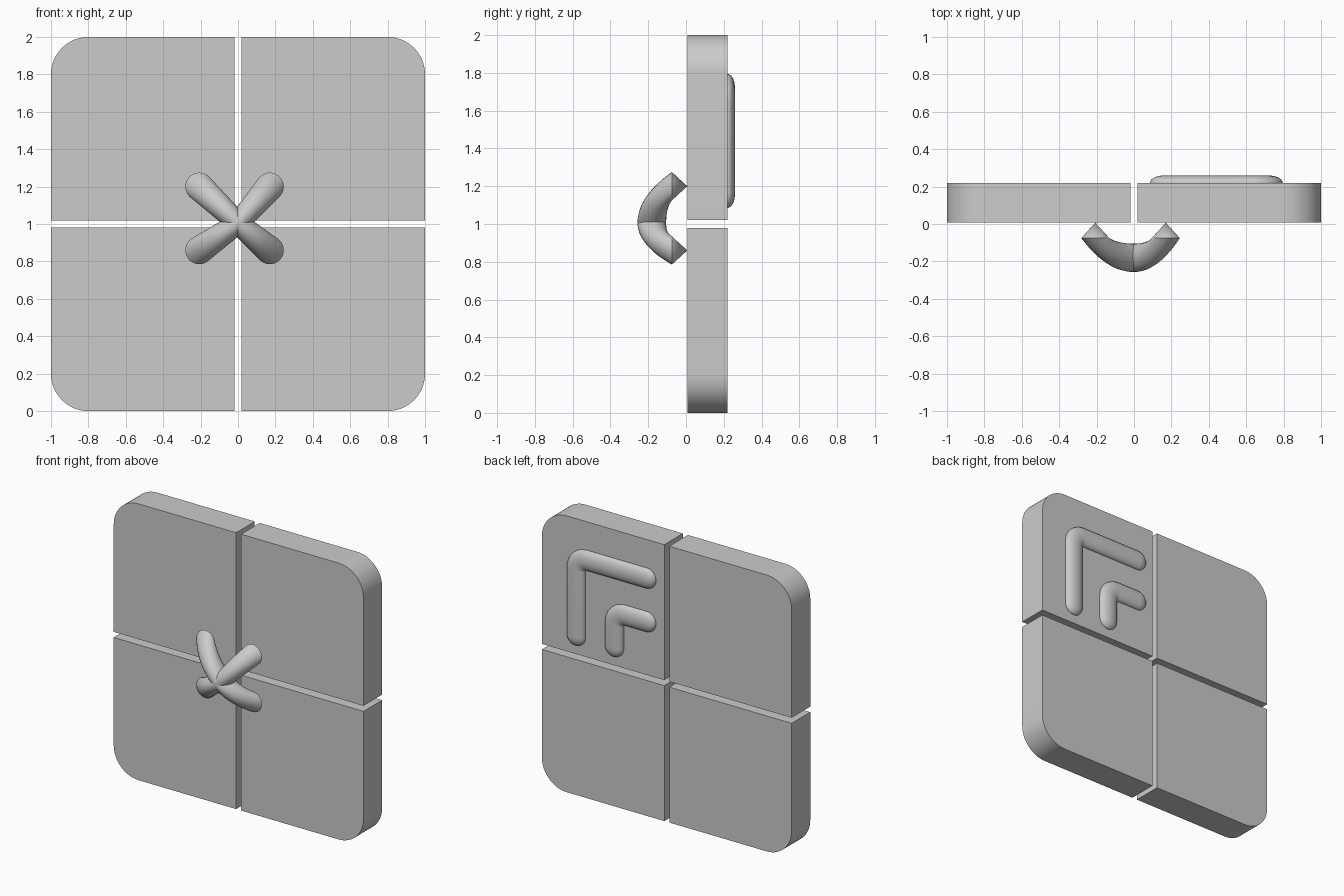
import bpy, bmesh
from math import cos, sin, pi, radians, sqrt
from mathutils import Vector

if "Cube" in bpy.data.objects:
    bpy.data.objects.remove(bpy.data.objects["Cube"], do_unlink=True)

grey = bpy.data.materials.new("light_grey")
grey.use_nodes = True
colour = (0.6, 0.6, 0.6, 1)
grey.diffuse_color = colour
grey.node_tree.nodes["Principled BSDF"].inputs["Base Color"].default_value = colour

FRONT, BACK, MID = 0.007, 0.22, 1.0
SEGS = 24


def finish(name, bm):
    bmesh.ops.recalc_face_normals(bm, faces=bm.faces)
    mesh = bpy.data.meshes.new(name)
    bm.to_mesh(mesh)
    bm.free()
    mesh.materials.append(grey)
    ob = bpy.data.objects.new(name, mesh)
    bpy.context.collection.objects.link(ob)
    bpy.ops.object.select_all(action="DESELECT")
    ob.select_set(True)
    bpy.context.view_layer.objects.active = ob
    bpy.ops.object.shade_smooth_by_angle(angle=radians(35))
    return ob


def loft(bm, rings):
    """Skin a list of rings; a single-point ring closes to a tip."""
    loops = [[bm.verts.new(p) for p in ring] for ring in rings]
    for a, b in zip(loops, loops[1:]):
        for i in range(SEGS):
            j = (i + 1) % SEGS
            if len(a) == 1:
                bm.faces.new((a[0], b[i], b[j]))
            elif len(b) == 1:
                bm.faces.new((a[j], a[i], b[0]))
            else:
                bm.faces.new((a[i], a[j], b[j], b[i]))


def bezier(a, b, c, t):
    return a * (1 - t) ** 2 + b * (2 * t * (1 - t)) + c * t * t


# Four slab panels, each with one rounded outer corner
def panel(name, sx, sz, gap=0.02, r=0.2):
    outline = [(gap, gap), (1, gap)]
    for i in range(17):
        a = pi / 2 * i / 16
        outline.append((1 - r + r * cos(a), 1 - r + r * sin(a)))
    outline.append((gap, 1))
    bm = bmesh.new()
    face = bm.faces.new([bm.verts.new((sx * x, FRONT, MID + sz * z)) for x, z in outline])
    ext = bmesh.ops.extrude_face_region(bm, geom=[face])
    moved = [v for v in ext["geom"] if isinstance(v, bmesh.types.BMVert)]
    bmesh.ops.translate(bm, verts=moved, vec=(0, BACK - FRONT, 0))
    finish(name, bm)


for side, sx in (("left", 1), ("right", -1)):
    for level, sz in (("upper", 1), ("lower", -1)):
        panel(f"{level}_{side}_panel", sx, sz)


# Curved grip arm: lofted between outer and inner edges, pointed foot at the panel
def grip_arm(name, end_x, end_z, r=0.075, foot_y=-0.075):
    hub = Vector((0, 0, MID + 0.005))
    end = Vector((end_x, 0, end_z))
    along = (end - hub).normalized()
    length = (end - hub).length
    up = Vector((0, 1, 0))
    side = along.cross(up)
    outer = [Vector(p) for p in ((length + r, foot_y), (length * 0.68, -0.257), (0, -0.257))]
    inner = [Vector(p) for p in ((length - r, foot_y), (length * 0.4, -0.105), (0, -0.105))]
    rings = [[end + up * FRONT]]
    for k in range(13):
        t = k / 12
        o, i = bezier(*outer, t), bezier(*inner, t)
        centre, half = (o + i) / 2, (o - i) / 2
        width = r + (0.057 - r) * t
        ring = []
        for s in range(SEGS):
            a = 2 * pi * s / SEGS
            p = centre + half * cos(a)
            ring.append(hub + along * p.x + up * p.y + side * (width * sin(a)))
        rings.append(ring)
    bm = bmesh.new()
    loft(bm, rings)
    finish(name, bm)


for side, x in (("left", 0.17), ("right", -0.207)):
    for level, z in (("upper", 1.2), ("lower", 0.86)):
        grip_arm(f"{level}_{side}_grip_arm", x, z)


# Raised angle bars on the back of the upper left panel
def angle_bar(name, corner_x, corner_z, end_x=0.085, end_z=1.085, r=0.073, bend=0.085, height=0.039):
    cx, cz = corner_x - r, corner_z - r
    path = []

    def add(x, z, dx, dz, scale=1.0):
        path.append((Vector((x, BACK, z)), Vector((dz, 0, -dx)), scale))

    steps = [i / 8 for i in range(9)]
    # rounded lower end, bend, rounded inner end
    for s in steps:
        a = s * pi / 2
        add(cx, end_z + r - r * cos(a), 0, 1, sin(a))
    for s in steps:
        a = s * pi / 2
        add(cx - bend + bend * cos(a), cz - bend + bend * sin(a), -sin(a), cos(a))
    for s in steps:
        a = s * pi / 2
        add(end_x + r - r * sin(a), cz, -1, 0, cos(a))
    rings = []
    for k, (c, side, scale) in enumerate(path):
        if k in (0, len(path) - 1):
            rings.append([c])
            continue
        ring = []
        for s in range(SEGS):
            a = 2 * pi * s / SEGS
            ring.append(c + (side * (r * cos(a)) + Vector((0, height * sin(a), 0))) * scale)
        rings.append(ring)
    bm = bmesh.new()
    loft(bm, rings)
    finish(name, bm)


angle_bar("large_angle_bar", 0.795, 1.795)
angle_bar("small_angle_bar", 0.49, 1.48)
